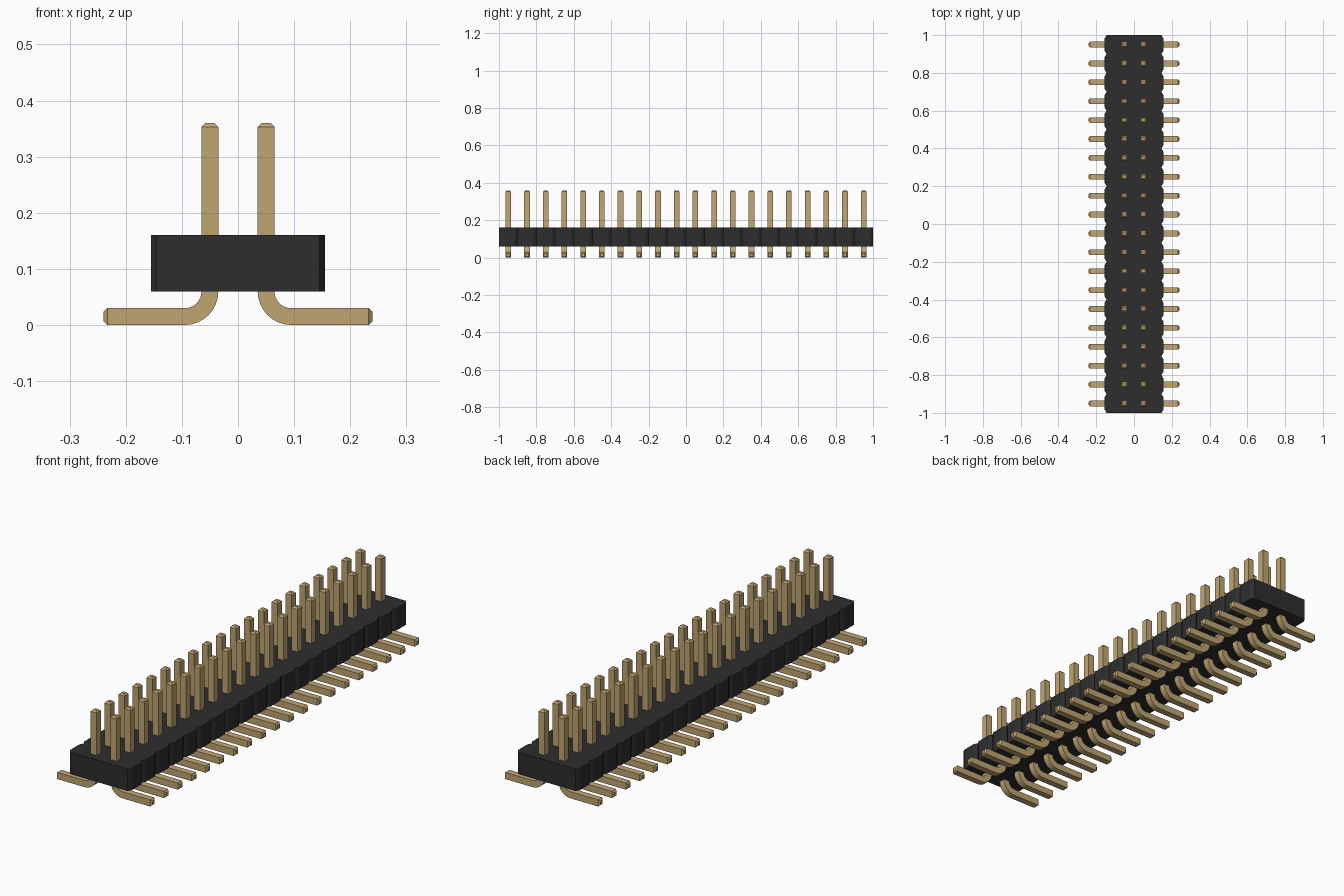
import bpy
import bmesh
import math
from mathutils import Vector

cube = bpy.data.objects.get("Cube")
if cube:
    bpy.data.objects.remove(cube, do_unlink=True)

COUNT, PITCH = 20, 0.1


def material(name, rgb):
    m = bpy.data.materials.new(name)
    m.use_nodes = True
    m.diffuse_color = (*rgb, 1)
    m.node_tree.nodes["Principled BSDF"].inputs["Base Color"].default_value = (*rgb, 1)
    return m


def add_object(name, bm, mat):
    bmesh.ops.recalc_face_normals(bm, faces=bm.faces)
    mesh = bpy.data.meshes.new(name)
    bm.to_mesh(mesh)
    bm.free()
    mesh.materials.append(mat)
    ob = bpy.data.objects.new(name, mesh)
    bpy.context.collection.objects.link(ob)
    return ob


black = material("black plastic", (0.027, 0.027, 0.027))
gold = material("gold metal", (0.53, 0.38, 0.17))

# Housing: one outline with chamfered notches between the segments, extruded up
HALF_W, CUT_X, CUT_Y = 0.155, 0.01, 0.016
side = []
for i in range(COUNT):
    y0 = (i - COUNT / 2) * PITCH
    y1 = y0 + PITCH
    side += [(HALF_W - CUT_X, y0), (HALF_W, y0 + CUT_Y), (HALF_W, y1 - CUT_Y)]
side.append((HALF_W - CUT_X, COUNT / 2 * PITCH))
outline = side + [(-x, -y) for x, y in side]

bm = bmesh.new()
base = bm.faces.new([bm.verts.new((x, y, 0.06)) for x, y in outline])
top = bmesh.ops.extrude_face_region(bm, geom=[base])
bmesh.ops.translate(bm, vec=(0, 0, 0.1),
                    verts=[v for v in top["geom"] if isinstance(v, bmesh.types.BMVert)])
add_object("housing", bm, black)

# Pin: square section swept down the post, round the bend and along the foot
HALF, TIP, BEND = 0.015, 0.007, 0.045
centre = Vector((0.095, 0, 0.06))
across = Vector((1, 0, 0))
stations = [(Vector((0.05, 0, 0.36)), across, HALF - TIP),
            (Vector((0.05, 0, 0.353)), across, HALF)]
for i in range(9):
    a = math.radians(90) * i / 8
    inward = Vector((math.cos(a), 0, math.sin(a)))
    stations.append((centre - inward * BEND, inward, HALF))
up = Vector((0, 0, 1))
stations += [(Vector((0.233, 0, 0.015)), up, HALF),
             (Vector((0.24, 0, 0.015)), up, HALF - TIP)]

bm = bmesh.new()
rings = []
for p, u, h in stations:
    rings.append([bm.verts.new(p + u * h * a + Vector((0, h * b, 0)))
                  for a, b in ((-1, -1), (1, -1), (1, 1), (-1, 1))])
for r, s in zip(rings, rings[1:]):
    for k in range(4):
        n = (k + 1) % 4
        bm.faces.new((r[k], r[n], s[n], s[k]))
bm.faces.new(rings[0])
bm.faces.new(rings[-1])
pins = add_object("contact_pins", bm, gold)
pins.location.y = -(COUNT - 1) * PITCH / 2

bpy.ops.object.select_all(action="DESELECT")
pins.select_set(True)
bpy.context.view_layer.objects.active = pins
bpy.ops.object.shade_smooth_by_angle(angle=math.radians(25))

# Second row opposite, then repeat along the housing
pins.modifiers.new("opposite_row", "MIRROR")
row = pins.modifiers.new("row", "ARRAY")
row.count = COUNT
row.use_relative_offset = False
row.use_constant_offset = True
row.constant_offset_displace = (0, PITCH, 0)
